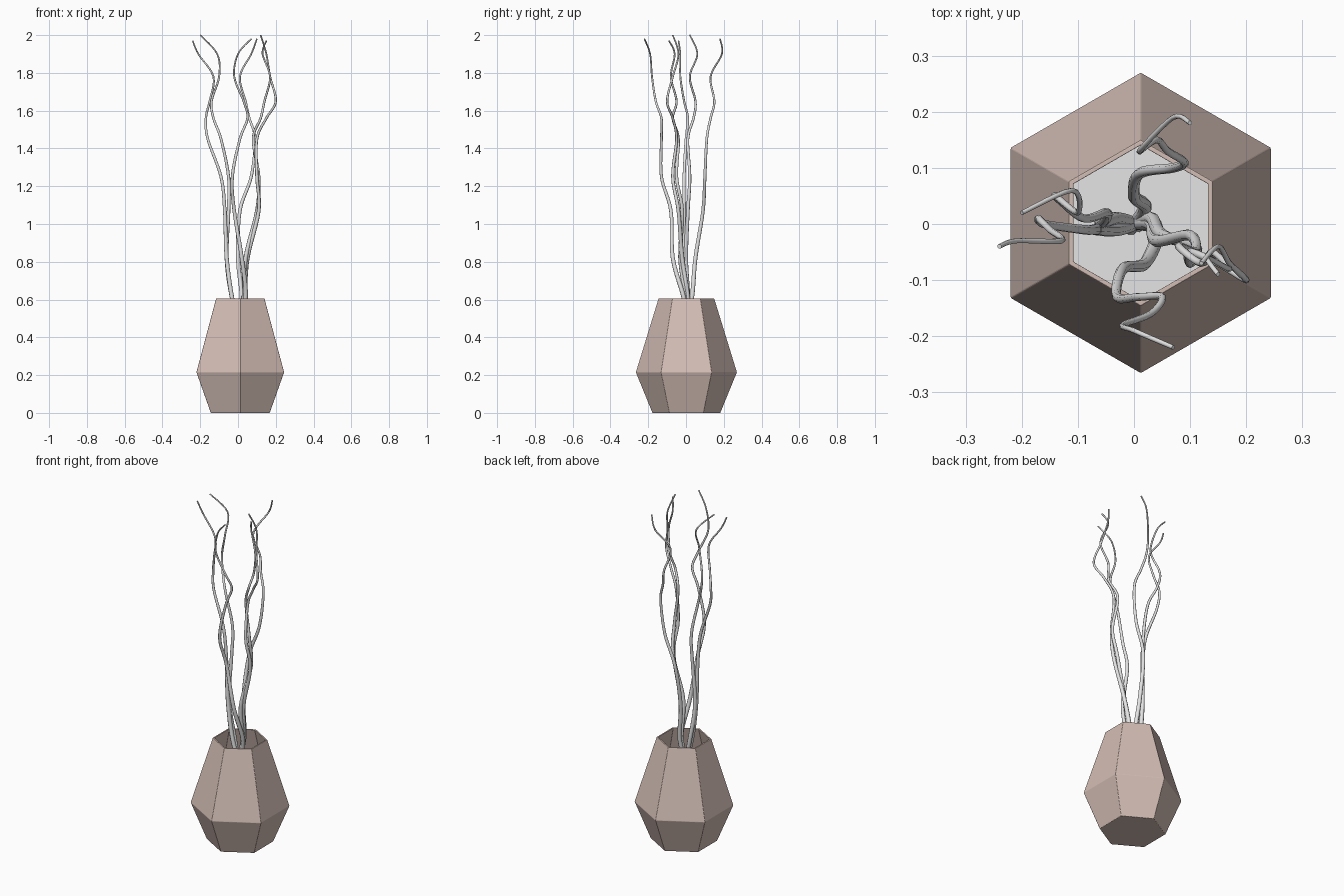
import bpy, bmesh, math
from mathutils import Vector

cube = bpy.data.objects.get("Cube")
if cube:
    bpy.data.objects.remove(cube, do_unlink=True)


def material(name, rgb):
    m = bpy.data.materials.new(name)
    m.use_nodes = True
    m.diffuse_color = (*rgb, 1)
    m.node_tree.nodes["Principled BSDF"].inputs["Base Color"].default_value = (*rgb, 1)
    return m


CLAY = material("dusty pink clay", (0.65, 0.51, 0.46))
GREY = material("pale grey", (0.78, 0.78, 0.78))
CENTRE = Vector((0.012, 0.002, 0))


def add_object(name, bm, mat):
    bmesh.ops.recalc_face_normals(bm, faces=bm.faces)
    mesh = bpy.data.meshes.new(name)
    bm.to_mesh(mesh)
    bm.free()
    mesh.materials.append(mat)
    ob = bpy.data.objects.new(name, mesh)
    bpy.context.collection.objects.link(ob)
    return ob


def hexagon(bm, radius, z):
    angles = [math.radians(30 + 60 * i) for i in range(6)]
    return [bm.verts.new(CENTRE + Vector((radius * math.cos(a), radius * math.sin(a), z)))
            for a in angles]


# Faceted vase: outer wall, rim, inner wall and inner floor
profile = [(0.18, 0), (0.268, 0.215), (0.148, 0.605),
           (0.138, 0.605), (0.256, 0.215), (0.172, 0.015)]
bm = bmesh.new()
rings = [hexagon(bm, r, z) for r, z in profile]
for low, high in zip(rings, rings[1:]):
    for i in range(6):
        j = (i + 1) % 6
        bm.faces.new((low[i], low[j], high[j], high[i]))
bm.faces.new(rings[0])
bm.faces.new(rings[-1])
vase = add_object("vase", bm, CLAY)
soft_edge = vase.modifiers.new("soft edge", "BEVEL")
soft_edge.width = 0.002
soft_edge.segments = 2

# Filling inside the vase
bm = bmesh.new()
bm.faces.new(hexagon(bm, 0.182, 0.45))
add_object("filling", bm, GREY)

# Heights of the bends that all twigs share, below their tips
BENDS = (1.9, 1.78, 1.65, 1.56, 1.45, 1.25, 1.07, 0.82, 0.6)


def spline_point(points, k, t):
    """Catmull-Rom point between points k and k + 1."""
    last = len(points) - 1
    a, b, c, d = (points[min(max(k + o, 0), last)] for o in (-1, 0, 1, 2))
    return 0.5 * (2 * b + (c - a) * t + (2 * a - 5 * b + 4 * c - d) * t * t
                  + (3 * b - a - 3 * c + d) * t ** 3)


def grow_twig(name, tip, xs, ys):
    """Wavy tapering twig; xs and ys are in hundredths, from tip to vase neck."""
    points = [Vector((x / 100, y / 100, z)) for x, y, z in zip(xs, ys, (tip, *BENDS))]
    neck = points[-1]
    points.append(Vector((-neck.x / 3, -neck.y / 3, 0.44)))  # foot, crossing the middle
    steps = 6
    path = [spline_point(points, k, s / steps)
            for k in range(len(points) - 1) for s in range(steps)]
    path.append(points[-1])

    curve = bpy.data.curves.new(name, "CURVE")
    curve.dimensions = "3D"
    curve.bevel_depth = 0.012
    curve.bevel_resolution = 2
    curve.use_fill_caps = True
    spline = curve.splines.new("POLY")
    spline.points.add(len(path) - 1)
    for point, co in zip(spline.points, path):
        point.co = (*co, 1)
        point.radius = 0.33 + 0.67 * min(1, (2 - co.z) / 1.3)
    spline.use_smooth = True
    curve.materials.append(GREY)
    bpy.context.collection.objects.link(bpy.data.objects.new(name, curve))


grow_twig("back_twig", 1.98,
          (10, 7, 1, 4, 6, 9, 7, 1, 0, 2), (18, 19, 13, 15, 13, 11, 10, 9, 5, 3))
grow_twig("front_twig", 1.98,
          (7, 0, -2, 3, 5, 1, -3, -2, 2, 4), (-22, -19, -18, -16, -13, -13, -13, -8, -7, -1))
grow_twig("right_outer_twig", 1.97,
          (-24, -21, -13, -15, -17, -16, -9, -7, -6, -3), (-4, -3, -3, -1, 1, 0, -1, -1, -1, -1))
grow_twig("right_inner_twig", 2,
          (-20, -11, -10, -14, -13, -9, -5, -5, -6, -3), (2, 6, 2, 5, 4, 1, 2, 1, 0, 1))
grow_twig("left_outer_twig", 2,
          (12, 15, 17, 20, 15, 10, 10, 11, 5, 3), (-7, -4, -7, -10, -7, -5, -7, -4, -2, 1))
grow_twig("left_inner_twig", 1.97,
          (15, 13, 17, 14, 12, 8, 11, 10, 4, 3), (-9, -6, -8, -5, -7, -4, -5, -2, -3, 0))
